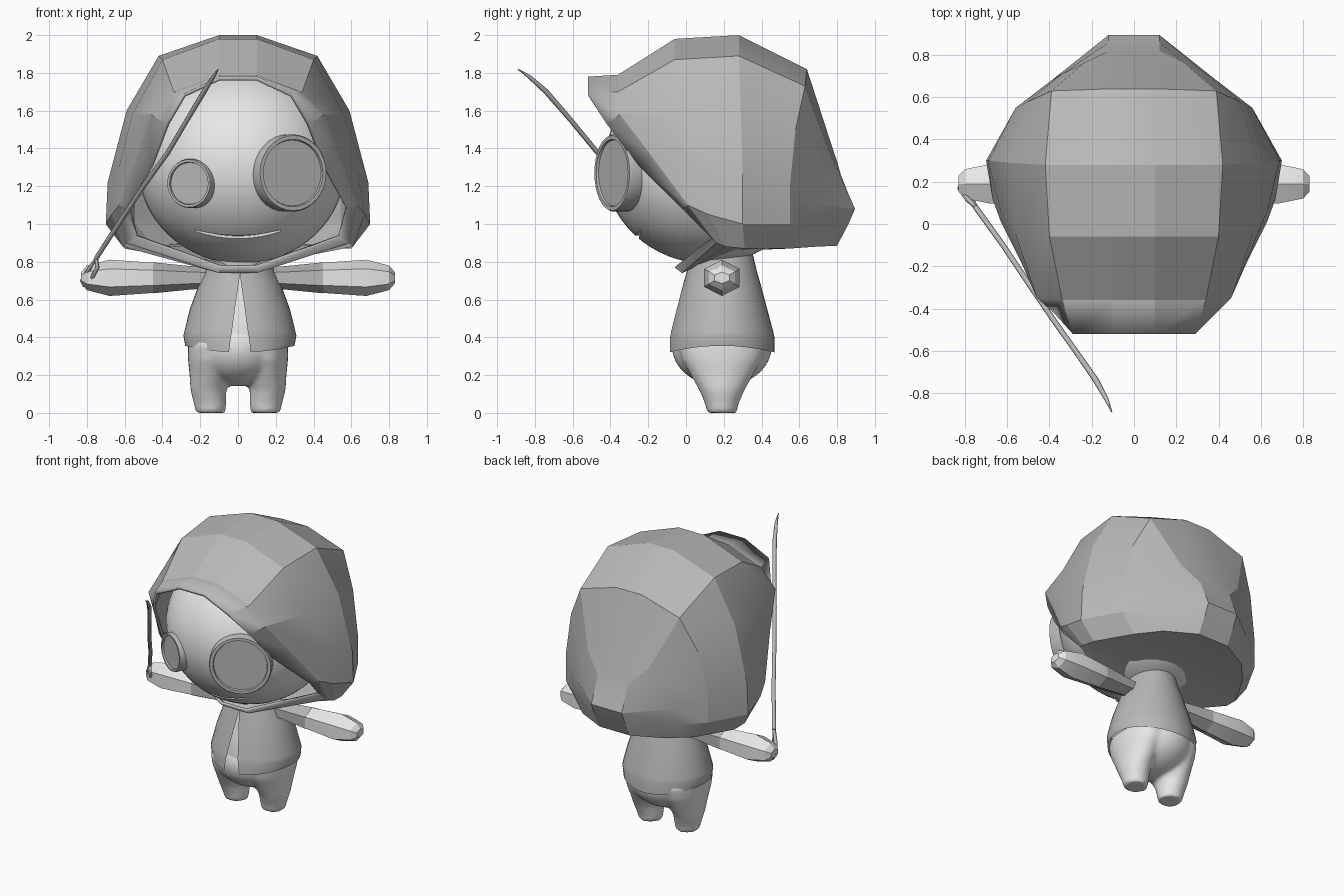
import bpy, bmesh, math
from mathutils import Vector, Matrix

if "Cube" in bpy.data.objects:
    bpy.data.objects.remove(bpy.data.objects["Cube"])

def material(name, v):
    m = bpy.data.materials.new(name)
    m.diffuse_color = (v, v, v, 1)
    m.use_nodes = True
    m.node_tree.nodes["Principled BSDF"].inputs["Base Color"].default_value = m.diffuse_color
    return m

LIGHT = material("light grey", 0.8)
MID = material("mid grey", 0.48)

def finish(name, bm, mat, angle=30):
    bmesh.ops.recalc_face_normals(bm, faces=bm.faces)
    me = bpy.data.meshes.new(name)
    bm.to_mesh(me)
    bm.free()
    ob = bpy.data.objects.new(name, me)
    bpy.context.collection.objects.link(ob)
    me.materials.append(mat)
    bpy.ops.object.select_all(action='DESELECT')
    ob.select_set(True)
    bpy.context.view_layer.objects.active = ob
    if angle:
        bpy.ops.object.shade_smooth_by_angle(angle=math.radians(angle))
    return ob

def loft(rings, closed=True, caps=(True, True), bm=None):
    """Skin a list of equal-length point loops."""
    bm = bm or bmesh.new()
    vs = [[bm.verts.new(p) for p in r] for r in rings]
    n = len(rings[0])
    for a, b in zip(vs, vs[1:]):
        for i in range(n if closed else n - 1):
            j = (i + 1) % n
            bm.faces.new((a[i], a[j], b[j], b[i]))
    if caps[0]:
        bm.faces.new(vs[0])
    if caps[1]:
        bm.faces.new(vs[-1])
    return bm

def ellipse(cx, cy, z, rx, ry, n=24):
    return [(cx + rx * math.cos(t), cy + ry * math.sin(t), z)
            for t in (2 * math.pi * i / n for i in range(n))]

# Head: smooth ellipsoid
C, R = Vector((0.02, 0.12, 1.31)), Vector((0.55, 0.555, 0.52))
def head_y(x, z):
    return C.y - R.y * math.sqrt(max(0, 1 - ((x - C.x) / R.x) ** 2 - ((z - C.z) / R.z) ** 2))

bm = bmesh.new()
bmesh.ops.create_uvsphere(bm, u_segments=48, v_segments=32, radius=1,
                          matrix=Matrix.Translation(C) @ Matrix.Diagonal((*R, 1)))
head = finish("head", bm, LIGHT)

# Mouth: wedge cut along a smile curve
rings = []
for i in range(17):
    u = i / 8 - 1
    x, z = 0.225 * u, 0.925 + 0.035 * u * u
    y, h = head_y(x, z), 0.010 * (1 - u * u) + 0.002
    rings.append([(x, y + 0.035, z + 0.012), (x, y - 0.04, z + h + 0.004), (x, y - 0.04, z - h - 0.012)])
cutter = finish("mouth_cutter", loft(rings), LIGHT, 0)
cutter.hide_render = True
cutter.hide_viewport = True
cut = head.modifiers.new("mouth", 'BOOLEAN')
cut.operation, cut.object, cut.solver = 'DIFFERENCE', cutter, 'EXACT'

# Hood: half loops from crown to chin, front opening to back
HOOD = [
    [(.10, -.52, 1.78), (.29, -.52, 1.69), (.38, -.42, 1.53), (.46, -.25, 1.31), (.58, -.02, 1.08), (.54, .14, .93), (.1, -.06, .77)],
    [(.10, -.36, 1.79), (.34, -.36, 1.70), (.46, -.35, 1.58), (.53, -.19, 1.37), (.63, .01, 1.10), (.59, .16, .90), (.1, -.02, .74)],
    [(.10, -.06, 1.98), (.40, -.06, 1.87), (.56, -.05, 1.58), (.63, .06, 1.30), (.67, .12, 1.05), (.61, .21, .88), (.1, .06, .78)],
    [(.10, .28, 2.00), (.42, .28, 1.89), (.59, .29, 1.60), (.69, .30, 1.22), (.70, .30, 1.00), (.60, .31, .87), (.1, .30, .86)],
    [(.10, .64, 1.82), (.39, .63, 1.73), (.50, .58, 1.50), (.56, .55, 1.20), (.56, .55, 1.00), (.46, .55, .87), (.1, .50, .88)],
    [(.10, .77, 1.42), (.24, .76, 1.38), (.34, .71, 1.28), (.39, .68, 1.10), (.40, .66, .98), (.33, .69, .88), (.1, .68, .89)],
    [(.10, .80, 1.33), (.12, .82, 1.26), (.12, .86, 1.16), (.12, .895, 1.08), (.12, .86, 1.0), (.12, .80, .885), (.1, .74, .885)],
]
rings = [h + [(-x, y, z) for x, y, z in reversed(h)] for h in HOOD]
bm = loft(rings, caps=(False, False))
bm.verts.ensure_lookup_table()
end = bm.verts[-14:]
for i in range(6):
    bm.faces.new((end[i], end[i + 1], end[12 - i], end[13 - i]))
hood = finish("hood", bm, MID, 17)
mod = hood.modifiers.new("thickness", 'SOLIDIFY')
mod.thickness, mod.offset = 0.02, -1

# Round eyes: discs with a sunken lens
def eye(name, loc, r, yaw):
    m = Matrix.Translation(loc) @ Matrix.Rotation(math.radians(yaw), 4, 'Z') @ Matrix.Rotation(math.pi / 2, 4, 'X')
    prof = [(r, -.05), (r, .025), (r * .97, .036), (r * .87, .036), (r * .85, .024)]
    finish(name, loft([[m @ Vector(p) for p in ellipse(0, 0, h, q, q, 32)] for q, h in prof]), MID)

eye("large_eye", (.275, -.36, 1.27), .205, 28)
eye("small_eye", (-.245, -.355, 1.215), .13, -26)

# Inner torso, showing through the coat
CY = .19
torso = [(.36, .245, .245), (.42, .270, .250), (.55, .245, .215), (.70, .19, .18), (.84, .13, .14)]
finish("torso", loft([ellipse(0.01, CY, z, a, b) for z, a, b in torso]), LIGHT)

# Hips and legs, blended into one smooth form
bm = bmesh.new()
bmesh.ops.create_uvsphere(bm, u_segments=32, v_segments=20, radius=1,
                          matrix=Matrix.Translation((0.0, CY, .35)) @ Matrix.Diagonal((.25, .265, .21, 1)))
leg = [(0, .145, .078, .078), (.05, .148, .086, .09), (.12, .157, .095, .12),
       (.20, .150, .107, .165), (.28, .145, .120, .21), (.36, .137, .13, .235), (.44, .12, .12, .2)]
for s in (1, -1):
    loft([ellipse(s * x, CY, z, a, b) for z, x, a, b in leg], bm=bm)
legs = finish("hips_and_legs", bm, LIGHT, 50)
mod = legs.modifiers.new("blend", 'REMESH')
mod.mode, mod.voxel_size, mod.use_smooth_shade = 'VOXEL', 0.014, True
mod = legs.modifiers.new("soften", 'SMOOTH')
mod.factor, mod.iterations = 0.5, 6

# Coat: open wedge down the front, short slit at the back, waved hem
def coat_ring(z, rx, ry, gap, slit, hem):
    half = []
    for i in range(17):
        t = gap + (math.pi - slit - gap) * i / 16
        half.append((rx * math.sin(t), CY - ry * math.cos(t), z + hem * math.sin(t) ** 2))
    return [(x + .01, y, z) for x, y, z in half + [(-x, y, z) for x, y, z in reversed(half)]]

coat = [(.32, .29, .28, .20, .06, .035), (.40, .30, .278, .16, .015, .01), (.43, .295, .272, .145, 0, 0),
        (.55, .265, .24, .10, 0, 0), (.70, .21, .20, .02, 0, 0), (.75, .185, .185, 0, 0, 0), (.90, .14, .15, 0, 0, 0)]
bm = loft([coat_ring(*c) for c in coat], closed=False, caps=(False, False))
bmesh.ops.remove_doubles(bm, verts=bm.verts, dist=0.0005)
finish("coat", bm, MID, 40)

# Arms, built on the right and repeated on the left
def hexagon(x, ry, rz, s, zc=.715):
    return [(s * x, CY + ry * math.sin(t), zc + rz * math.cos(t)) for t in (math.pi * i / 3 for i in range(6))]

for s, side in ((1, "right"), (-1, "left")):
    sleeve = [(.14, .06, .055), (.25, .07, .062), (.45, .090, .082)]
    finish(side + "_sleeve", loft([hexagon(x, a, b, s) for x, a, b in sleeve]), MID, 20)
    hand = [(.45, .088, .080), (.68, .108, .096), (.80, .080, .065), (.83, .045, .03)]
    finish(side + "_hand", loft([hexagon(x, a, b, s) for x, a, b in hand]), LIGHT, 20)

# Long thin curved blade with a looped grip
def rod(name, pts, r, closed=False):
    cu = bpy.data.curves.new(name, 'CURVE')
    cu.dimensions = '3D'
    cu.bevel_depth, cu.bevel_resolution, cu.use_fill_caps = r, 1, True
    sp = cu.splines.new('POLY')
    sp.points.add(len(pts) - 1)
    sp.use_cyclic_u = closed
    for p, q in zip(sp.points, pts):
        p.co = (*q[:3], 1)
        p.radius = q[3] if len(q) > 3 else 1
    ob = bpy.data.objects.new(name, cu)
    bpy.context.collection.objects.link(ob)
    cu.materials.append(MID)

rod("blade", [(-.75, .08, .82, 1), (-.62, -.10, 1.02, 1), (-.50, -.28, 1.20, 1), (-.37, -.47, 1.38, 1),
              (-.27, -.61, 1.55, 1), (-.18, -.74, 1.70, 1.1), (-.13, -.83, 1.78, .8), (-.105, -.89, 1.82, .2)], .013)
rod("grip", [(-.75, .08, .82), (-.79, .12, .76), (-.825, .17, .70), (-.815, .19, .675),
             (-.78, .14, .70), (-.745, .07, .77)], .012, True)
